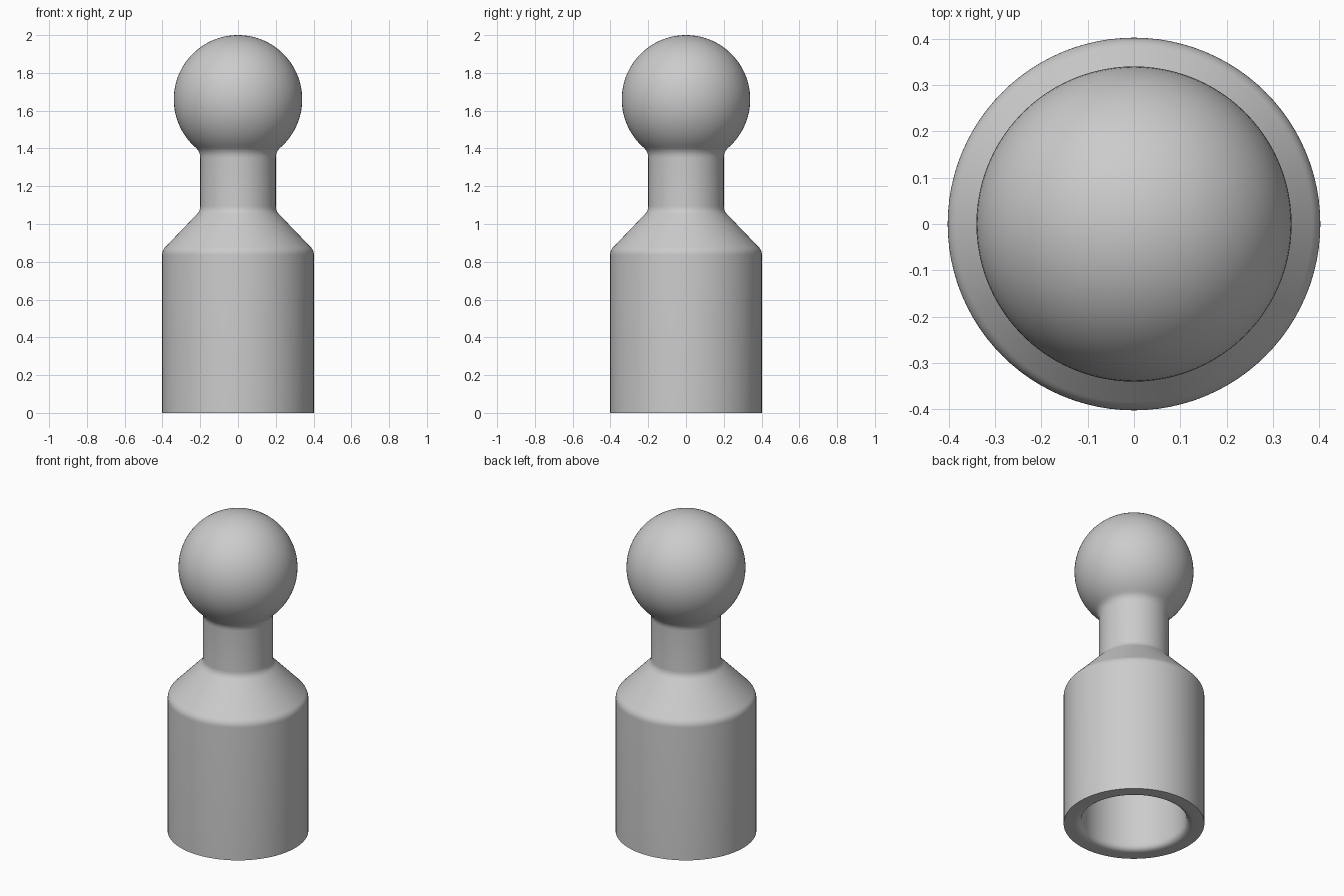
import bpy, bmesh, math
from mathutils import Vector

cube = bpy.data.objects.get("Cube")
if cube:
    bpy.data.objects.remove(cube, do_unlink=True)

SEGMENTS = 96
BALL_R, BALL_Z = 0.34, 1.66
NECK_R, BODY_R, BORE_R = 0.2, 0.402, 0.3


def rounded(prev, corner, nxt, size, steps=6):
    """Points of a soft curve that replaces a profile corner."""
    p, c, n = Vector(prev), Vector(corner), Vector(nxt)
    a = c + (p - c).normalized() * size
    b = c + (n - c).normalized() * size
    return [a.lerp(c, t).lerp(c.lerp(b, t), t)
            for t in (i / steps for i in range(steps + 1))]


def lathe(name, profile, material):
    """Spin an (r, z) profile around the z axis."""
    bm = bmesh.new()
    verts = [bm.verts.new((r, 0, z)) for r, z in profile]
    edges = [bm.edges.new(pair) for pair in zip(verts, verts[1:])]
    bmesh.ops.spin(bm, geom=verts + edges, cent=(0, 0, 0), axis=(0, 0, 1),
                   angle=math.tau, steps=SEGMENTS, use_duplicate=False)
    bmesh.ops.remove_doubles(bm, verts=bm.verts, dist=0.0002)
    bmesh.ops.recalc_face_normals(bm, faces=bm.faces)
    mesh = bpy.data.meshes.new(name)
    bm.to_mesh(mesh)
    bm.free()
    mesh.materials.append(material)
    obj = bpy.data.objects.new(name, mesh)
    bpy.context.collection.objects.link(obj)
    bpy.ops.object.select_all(action='DESELECT')
    obj.select_set(True)
    bpy.context.view_layer.objects.active = obj
    bpy.ops.object.shade_smooth_by_angle(angle=math.radians(35))
    return obj


grey = bpy.data.materials.new("plain_grey")
grey.use_nodes = True
colour = (0.6, 0.6, 0.6, 1)
grey.diffuse_color = colour
grey.node_tree.nodes["Principled BSDF"].inputs["Base Color"].default_value = colour

# Blind bore with a rounded lip at the mouth
bore_top, mouth = (BORE_R, 0.75), (BORE_R, 0)
profile = [(0, 0.75), bore_top]
profile += rounded(bore_top, mouth, (BODY_R, 0), 0.045, 8)

# Sleeve wall, sloping shoulder and neck
foot, shoulder = (BODY_R, 0), (BODY_R, 0.86)
neck_base, neck_top = (NECK_R, 1.07), (NECK_R, 1.383)
profile.append(foot)
profile += rounded(foot, shoulder, neck_base, 0.025)
profile += rounded(shoulder, neck_base, neck_top, 0.025)

# Neck blends into the ball along the ball's tangent
start = math.asin(0.225 / BALL_R)
tangent = (NECK_R + math.cos(start), neck_top[1] + math.sin(start))
profile += rounded(neck_base, neck_top, tangent, 0.033)

# Ball up to its pole
RINGS = 40
for i in range(1, RINGS + 1):
    a = start + (math.pi - start) * i / RINGS
    profile.append((BALL_R * math.sin(a), BALL_Z - BALL_R * math.cos(a)))

lathe("ball_stud_sleeve", profile, grey)
